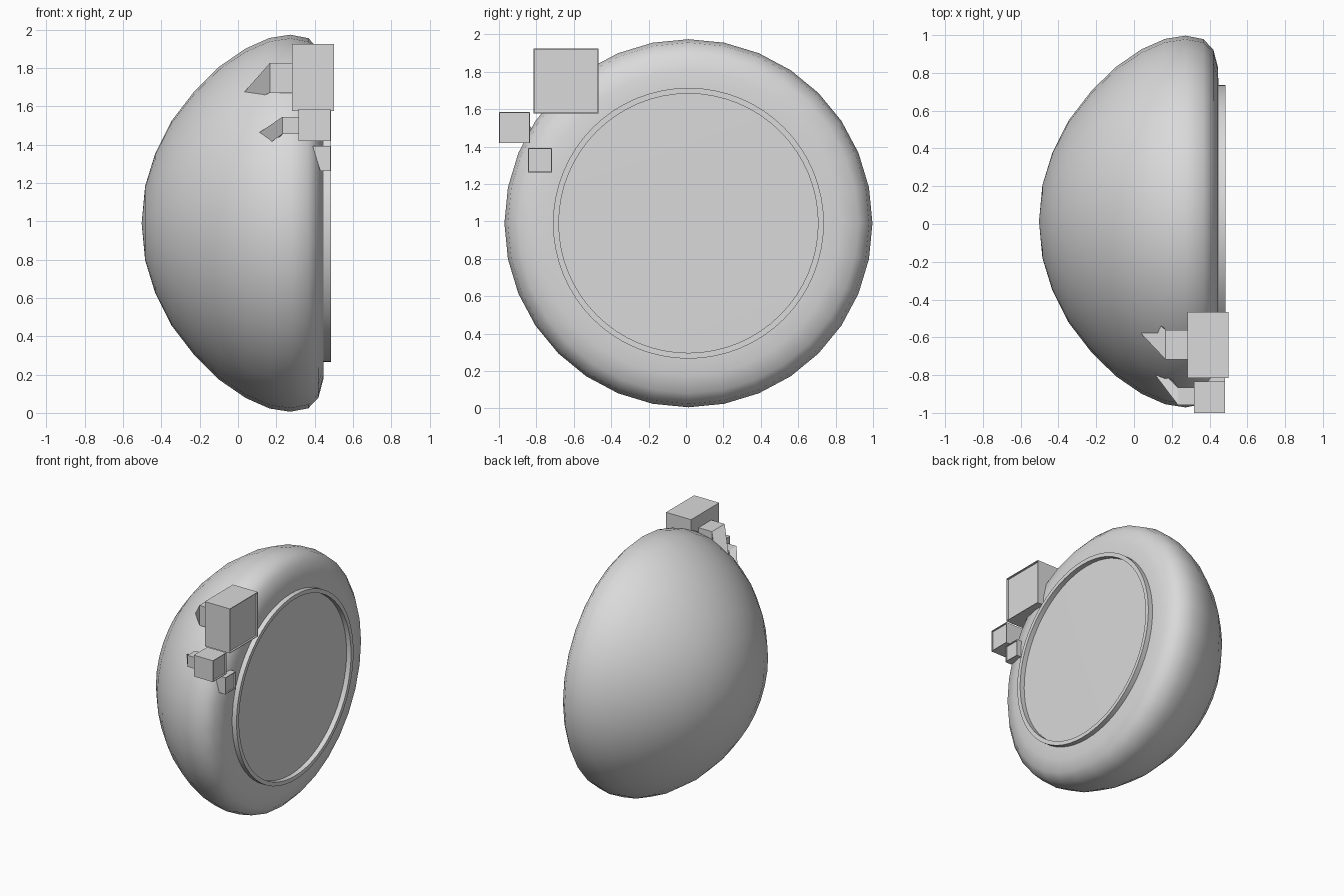
import bpy, bmesh, math
from mathutils import Vector

if "Cube" in bpy.data.objects:
    bpy.data.objects.remove(bpy.data.objects["Cube"])

CY, CZ = 0.013, 0.99  # axis of the dome, running along x

grey = bpy.data.materials.new("plain grey")
grey.diffuse_color = (0.7, 0.7, 0.7, 1)
grey.use_nodes = True
grey.node_tree.nodes["Principled BSDF"].inputs["Base Color"].default_value = grey.diffuse_color


def finish(name, bm, smooth=None):
    bmesh.ops.recalc_face_normals(bm, faces=bm.faces[:])
    me = bpy.data.meshes.new(name)
    bm.to_mesh(me)
    bm.free()
    ob = bpy.data.objects.new(name, me)
    me.materials.append(grey)
    bpy.context.collection.objects.link(ob)
    if smooth:
        bpy.ops.object.select_all(action='DESELECT')
        bpy.context.view_layer.objects.active = ob
        ob.select_set(True)
        bpy.ops.object.shade_smooth_by_angle(angle=math.radians(smooth))
    return ob


def lathe(name, profile, steps, closed=False):
    """Spin (x, radius) points round the dome axis."""
    bm = bmesh.new()
    vs = [bm.verts.new((x, CY, CZ + r)) for x, r in profile]
    pairs = list(zip(vs, vs[1:])) + ([(vs[-1], vs[0])] if closed else [])
    edges = [bm.edges.new(p) for p in pairs]
    bmesh.ops.spin(bm, geom=vs + edges, cent=(0, CY, CZ), axis=(1, 0, 0),
                   angle=math.tau, steps=steps)
    bmesh.ops.remove_doubles(bm, verts=bm.verts[:], dist=0.0005)
    return finish(name, bm, 40)


def rect(x, y0, y1, z0, z1):
    return [(x, y0, z0), (x, y1, z0), (x, y1, z1), (x, y0, z1)]


def loft(name, sections, recess=0):
    """Skin four-cornered sections, the last one facing +x."""
    bm = bmesh.new()
    rings = [[bm.verts.new(p) for p in s] for s in sections]
    for a, b in zip(rings, rings[1:]):
        for i in range(4):
            j = (i + 1) % 4
            bm.faces.new((a[i], a[j], b[j], b[i]))
    bm.faces.new(rings[0][::-1])
    front = bm.faces.new(rings[-1])
    bmesh.ops.recalc_face_normals(bm, faces=bm.faces[:])
    if recess:
        bmesh.ops.inset_region(bm, faces=[front], thickness=0.007)
        res = bmesh.ops.extrude_face_region(bm, geom=[front])
        bmesh.ops.translate(bm, vec=Vector((-recess, 0, 0)),
                            verts=[g for g in res['geom'] if isinstance(g, bmesh.types.BMVert)])
        if front.is_valid:
            bmesh.ops.delete(bm, geom=[front], context='FACES_ONLY')
    return finish(name, bm)


# Rounded shell with a flat face
lathe("dome_shell", [(-0.503, 0), (-0.485, 0.193), (-0.432, 0.365), (-0.346, 0.535),
                     (-0.227, 0.69), (-0.097, 0.818), (0.04, 0.912), (0.164, 0.967),
                     (0.273, 0.984), (0.367, 0.966), (0.42, 0.91), (0.445, 0.815),
                     (0.447, 0.71), (0.447, 0)], 32)

# Raised rim round the flat face
lathe("face_rim", [(0.43, 0.724), (0.485, 0.724), (0.485, 0.693), (0.43, 0.693)], 64, True)

# Large box with its bent arm
loft("large_box", [rect(0.283, -0.815, -0.467, 1.577, 1.925),
                   rect(0.5, -0.815, -0.467, 1.577, 1.925)], 0.015)
loft("large_arm", [[(0.085, -0.57, 1.64), (0.133, -0.515, 1.637),
                    (0.105, -0.51, 1.68), (0.033, -0.575, 1.675)],
                   rect(0.167, -0.717, -0.56, 1.67, 1.827),
                   rect(0.285, -0.717, -0.56, 1.67, 1.827)])

# Medium box with its bent arm
loft("medium_box", [rect(0.317, -1.0, -0.834, 1.418, 1.585),
                    rect(0.483, -1.0, -0.834, 1.418, 1.585)], 0.012)
loft("medium_arm", [[(0.15, -0.8, 1.397), (0.185, -0.796, 1.4),
                     (0.16, -0.795, 1.465), (0.113, -0.8, 1.465)],
                    rect(0.232, -0.957, -0.865, 1.455, 1.545),
                    rect(0.32, -0.957, -0.865, 1.455, 1.545)])

# Small box, its back slanted against the dome
back = [(0.43, -0.845, 1.262), (0.43, -0.717, 1.262),
        (0.39, -0.717, 1.393), (0.39, -0.845, 1.393)]
loft("small_box", [back, rect(0.483, -0.845, -0.717, 1.262, 1.393)], 0.01)
